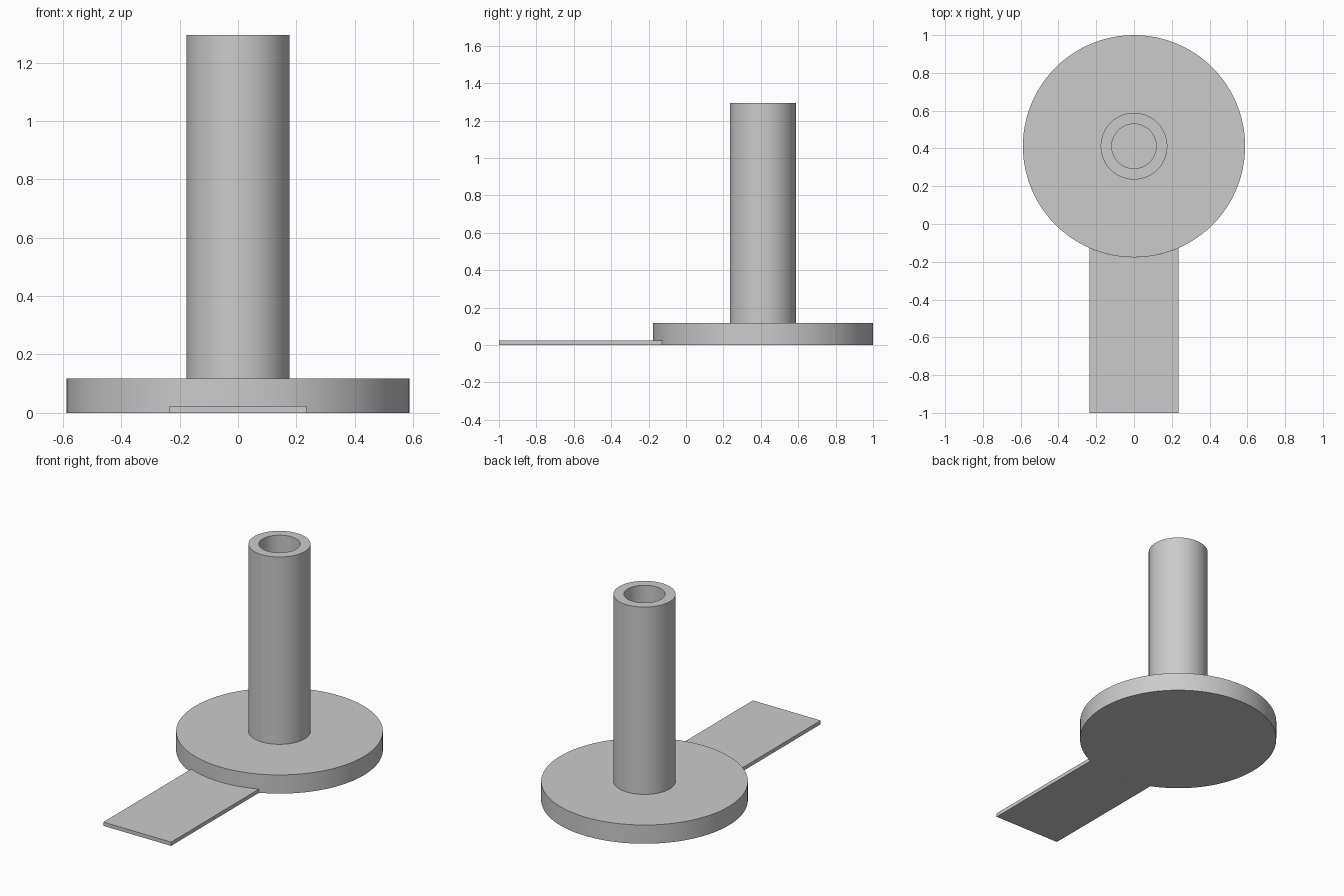
import bpy, bmesh, math

cube = bpy.data.objects.get("Cube")
if cube:
    bpy.data.objects.remove(cube, do_unlink=True)

U = 2 / 17                      # base thickness, the module of the part
BASE_R, TUBE_R, BORE_R = 5 * U, 1.5 * U, U
TOP = 11 * U
CENTRE_Y = 1 - BASE_R
TAB_HALF, TAB_THICK = 2 * U, 0.2 * U

grey = bpy.data.materials.new("plain_grey")
grey.use_nodes = True
colour = (0.6, 0.6, 0.6, 1)
grey.diffuse_color = colour
grey.node_tree.nodes["Principled BSDF"].inputs["Base Color"].default_value = colour


def finish(bm, name):
    bmesh.ops.recalc_face_normals(bm, faces=bm.faces)
    mesh = bpy.data.meshes.new(name)
    bm.to_mesh(mesh)
    bm.free()
    mesh.materials.append(grey)
    obj = bpy.data.objects.new(name, mesh)
    bpy.context.collection.objects.link(obj)
    bpy.ops.object.select_all(action='DESELECT')
    obj.select_set(True)
    bpy.context.view_layer.objects.active = obj
    bpy.ops.object.shade_smooth_by_angle(angle=math.radians(30))
    return obj


def lathe(name, profile, steps=96):
    bm = bmesh.new()
    verts = [bm.verts.new((r, 0, z)) for r, z in profile]
    edges = [bm.edges.new(pair) for pair in zip(verts, verts[1:])]
    bmesh.ops.spin(bm, geom=verts + edges, cent=(0, 0, 0), axis=(0, 0, 1),
                   angle=2 * math.pi, steps=steps)
    bmesh.ops.remove_doubles(bm, verts=bm.verts, dist=1e-5)
    obj = finish(bm, name)
    obj.location.y = CENTRE_Y
    return obj


# Round base with a hollow upright tube, closed at the bottom
lathe("base_and_tube", [(0, 0), (BASE_R, 0), (BASE_R, U), (TUBE_R, U),
                        (TUBE_R, TOP), (BORE_R, TOP), (BORE_R, U), (0, U)])

# Thin flat tab whose back edge follows the rim of the base
bm = bmesh.new()
reach = math.asin(TAB_HALF / BASE_R)
outline = [(-TAB_HALF, -1), (TAB_HALF, -1)]
for i in range(17):
    a = reach * (1 - i / 8)
    outline.append((BASE_R * math.sin(a), CENTRE_Y - BASE_R * math.cos(a)))
face = bm.faces.new([bm.verts.new((x, y, 0)) for x, y in outline])
new = bmesh.ops.extrude_face_region(bm, geom=[face])["geom"]
bmesh.ops.translate(bm, vec=(0, 0, TAB_THICK),
                    verts=[v for v in new if isinstance(v, bmesh.types.BMVert)])
finish(bm, "front_tab")
